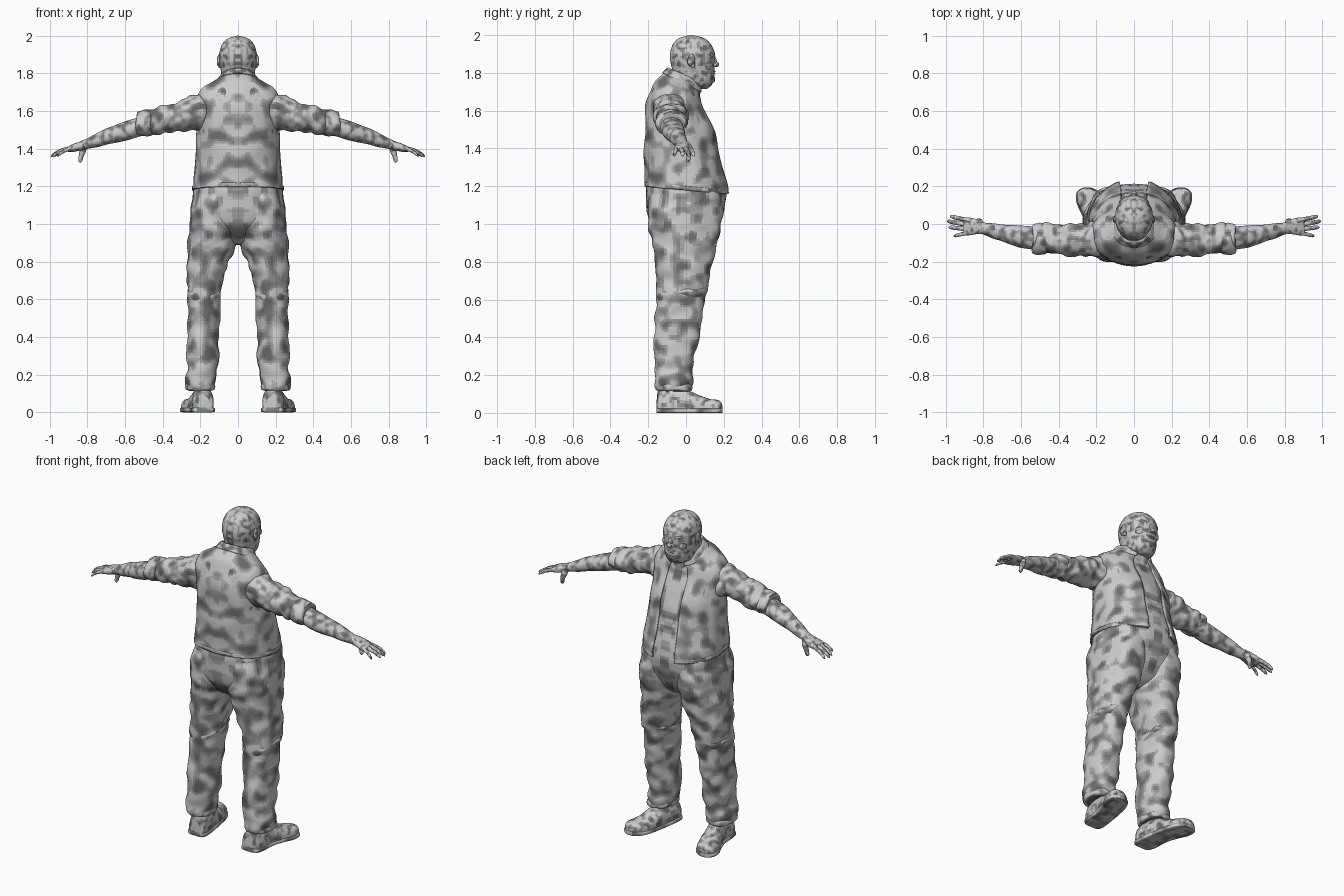
import bpy, bmesh, math
from mathutils import Vector, Matrix, Euler, noise

# Mottled grey tones, dark to light
TONES = []
for k in range(9):
    mat = bpy.data.materials.new("grey_tone_%d" % k)
    g = (.42 + .5 * k / 8) ** 2.2
    mat.diffuse_color = (g, g, g, 1)
    TONES.append(mat)


def finish(name, bm, mirror=False, thick=0, patch=30):
    bmesh.ops.recalc_face_normals(bm, faces=bm.faces)
    for f in bm.faces:
        c = f.calc_center_median()
        t = .52 + 1.0 * noise.noise(Vector((abs(c.x), c.y, c.z)) * patch)
        f.material_index = min(8, max(0, int(t * 9)))
    me = bpy.data.meshes.new(name)
    for mat in TONES:
        me.materials.append(mat)
    bm.to_mesh(me)
    bm.free()
    me.polygons.foreach_set("use_smooth", [True] * len(me.polygons))
    me.set_sharp_from_angle(angle=math.radians(45))
    ob = bpy.data.objects.new(name, me)
    bpy.context.collection.objects.link(ob)
    if thick:
        m = ob.modifiers.new("thickness", "SOLIDIFY")
        m.thickness, m.offset = thick, -1
    if mirror:
        ob.modifiers.new("mirror", "MIRROR")
    return ob


def spline(secs, steps):
    """Catmull-Rom through section tuples."""
    s = [secs[0]] + list(secs) + [secs[-1]]
    out = []
    for i in range(1, len(s) - 2):
        for k in range(steps):
            t = k / steps
            out.append([0.5 * (2 * b + (c - a) * t + (2 * a - 5 * b + 4 * c - d) * t * t
                               + (3 * b - a - 3 * c + d) * t ** 3)
                        for a, b, c, d in zip(s[i - 1], s[i], s[i + 1], s[i + 2])])
    return out + [list(secs[-1])]


def loft(name, secs, axis="z", n=40, steps=6, p=2.0, gap=0, mirror=False, thick=0,
         wrinkle=0, freq=(14, 14, 14), floor=None, flare=0, patch=30):
    """Sections are (x, y, z, half width, half depth[, tilt]); gap opens the front (degrees)."""
    bm = bmesh.new()
    rings = []
    count = n + 1 if gap else n
    for s in spline(secs, steps):
        x, y, z, a, b = s[:5]
        tilt = s[5] if len(s) > 5 else 0
        ring = []
        for i in range(count):
            t = math.radians(90 + gap + (360 - 2 * gap) * i / n)
            c, d = math.cos(t), math.sin(t)
            k = 1 + flare * max(0, d) ** 6
            u = k * a * math.copysign(abs(c) ** (2 / p), c)
            v = k * b * math.copysign(abs(d) ** (2 / p), d)
            co = {"z": (x + u, y + v, z + tilt * v), "x": (x, y + u, z + v),
                  "y": (x + u, y, z + v)}[axis]
            if floor is not None:
                co = (co[0], co[1], max(floor, co[2]))
            ring.append(bm.verts.new(co))
        rings.append(ring)
    for r, q in zip(rings, rings[1:]):
        for i in range(n):
            j = (i + 1) % count
            bm.faces.new((r[i], r[j], q[j], q[i]))
    if not gap:
        bm.faces.new(rings[0])
        bm.faces.new(rings[-1])
    if wrinkle:
        bmesh.ops.recalc_face_normals(bm, faces=bm.faces)
        bm.normal_update()
        for v, nn in [(v, v.normal.copy()) for v in bm.verts]:
            q = Vector((abs(v.co.x) * freq[0], v.co.y * freq[1], v.co.z * freq[2]))
            v.co += nn * wrinkle * noise.noise(q)
    return finish(name, bm, mirror, thick, patch)


def ball(name, loc, size, rot=(0, 0, 0), mirror=False):
    bm = bmesh.new()
    mat = Matrix.LocRotScale(Vector(loc), Euler([math.radians(r) for r in rot]), Vector(size))
    bmesh.ops.create_uvsphere(bm, u_segments=20, v_segments=12, radius=1, matrix=mat)
    return finish(name, bm, mirror, patch=50)


# Head and neck
loft("head", [(0, .06, 1.715, .035, .05), (0, .05, 1.735, .07, .085), (0, .042, 1.77, .084, .108),
              (0, .038, 1.82, .092, .112), (0, .034, 1.87, .099, .118), (0, .034, 1.91, .099, .117),
              (0, .031, 1.955, .084, .098), (0, .029, 1.985, .055, .064), (0, .028, 2.0, .006, .006)],
     n=56, p=2.15, patch=42)
loft("neck", [(0, -.03, 1.66, .1, .1), (0, 0, 1.74, .078, .085), (0, .02, 1.84, .075, .08)])
ball("nose_bridge", (0, .148, 1.866), (.013, .014, .032), (15, 0, 0))
ball("nose_tip", (0, .158, 1.845), (.017, .018, .014))
ball("nostril", (.014, .15, 1.842), (.01, .013, .01), mirror=True)
ball("brow", (.038, .134, 1.896), (.03, .014, .009), (0, 8, -18), True)
ball("eye", (.037, .13, 1.879), (.014, .011, .008), mirror=True)
ball("cheek", (.045, .108, 1.84), (.036, .032, .032), mirror=True)
ball("upper_lip", (0, .144, 1.808), (.028, .012, .006))
ball("lower_lip", (0, .143, 1.798), (.024, .012, .007))
ball("chin", (0, .13, 1.765), (.035, .025, .022))
ball("ear", (.1, .028, 1.868), (.011, .021, .034), (-12, 0, 20), True)
ball("ear_lobe", (.097, .036, 1.842), (.008, .012, .013), mirror=True)

# Torso: undershirt inside an open jacket
torso = [(0, 0, 1.18, .245, .219, -.09), (0, -.004, 1.25, .236, .215, -.08),
         (0, -.018, 1.36, .222, .2, -.05), (0, -.03, 1.48, .22, .187, -.05),
         (0, -.052, 1.59, .224, .163, -.1), (0, -.055, 1.66, .222, .138, -.2),
         (0, -.047, 1.71, .195, .12, -.3), (0, -.03, 1.75, .135, .096, -.35),
         (0, -.018, 1.775, .09, .082, -.35)]
loft("undershirt", [(x, y, z, a * .96, b * .97, t) for x, y, z, a, b, t in torso],
     n=64, p=2.25, wrinkle=.006, patch=18)
loft("jacket", torso, n=90, steps=10, p=2.25, gap=15, thick=.008, wrinkle=.012,
     freq=(11, 11, 8), flare=.05, patch=14)
loft("jacket_hem", [(0, 0, 1.178, .243, .217, -.09), (0, 0, 1.2, .244, .219, -.09)],
     n=72, steps=2, p=2.25, gap=15, thick=.008, flare=.05)
loft("collar", [(0, -.012, 1.755, .09, .085, -.4), (0, -.005, 1.785, .083, .084, -.42),
                (0, -.007, 1.785, .092, .093, -.45), (0, -.018, 1.748, .118, .107, -.5)],
     n=48, p=2.1, gap=22, thick=.005)

# Trousers
loft("trouser_hips", [(0, 0, 1.215, .232, .208), (0, .0, 1.13, .242, .213), (0, -.005, 1.05, .246, .2),
                      (0, -.008, .97, .19, .165), (0, -.01, .91, .09, .11), (0, -.01, .89, .03, .05)],
     n=64, p=2.25, wrinkle=.006, patch=16)
loft("trouser_leg", [(.118, 0, 1.17, .11, .185), (.125, -.002, 1.08, .125, .2),
                     (.13, -.006, 1.0, .13, .194), (.135, -.008, .92, .13, .174),
                     (.158, -.012, .8, .111, .152), (.179, -.018, .66, .089, .135),
                     (.181, -.033, .56, .084, .124), (.186, -.05, .4, .084, .117),
                     (.192, -.066, .24, .083, .101), (.199, -.068, .15, .079, .096),
                     (.2, -.062, .12, .072, .086)],
     n=56, steps=12, p=2.2, mirror=True, wrinkle=.014, freq=(11, 11, 15), patch=16)
loft("knee_fold", [(.18, -.02, .655, .08, .125, .1), (.18, -.022, .637, .092, .136, .12),
                   (.18, -.026, .605, .082, .124, .15)],
     n=48, mirror=True, p=2.2, wrinkle=.012, freq=(16, 16, 20), patch=22)
loft("trouser_cuff", [(.199, -.066, .15, .078, .093), (.2, -.064, .138, .081, .096),
                      (.2, -.062, .122, .079, .093), (.2, -.06, .116, .068, .08)],
     n=48, mirror=True, p=2.2, wrinkle=.008)

# Shoes, toes turned outward
shoe = [(.181, -.155, .035, .03, .05), (.183, -.145, .035, .05, .08), (.187, -.1, .03, .058, .105),
        (.195, -.02, .028, .055, .105), (.212, .05, .025, .06, .075), (.232, .11, .025, .067, .055),
        (.244, .16, .027, .057, .043), (.248, .183, .027, .035, .03), (.249, .192, .027, .01, .012)]
loft("shoe", shoe, "y", n=40, p=2.4, mirror=True, floor=.004, wrinkle=.005, freq=(20, 20, 20),
     patch=36)
loft("shoe_sole", [(x, y * 1.01, .012, a + .006, .013) for x, y, z, a, b in shoe],
     "y", n=32, p=5, mirror=True, floor=0, patch=20)

# Arms: rolled sleeve, cuff, bare forearm
loft("sleeve", [(.13, -.075, 1.6, .075, .08), (.2, -.08, 1.597, .092, .094),
                (.3, -.085, 1.578, .086, .08), (.4, -.082, 1.553, .082, .072),
                (.47, -.08, 1.54, .077, .064), (.53, -.077, 1.53, .07, .058)],
     "x", n=48, steps=12, mirror=True, wrinkle=.018, freq=(22, 14, 12), patch=25)
loft("sleeve_cuff", [(.46, -.08, 1.541, .072, .06), (.47, -.08, 1.539, .08, .066),
                     (.5, -.079, 1.535, .082, .066), (.53, -.077, 1.53, .075, .061),
                     (.537, -.076, 1.528, .066, .055)],
     "x", n=40, mirror=True, wrinkle=.01, freq=(18, 18, 18))
loft("forearm", [(.48, -.076, 1.53, .06, .052), (.56, -.072, 1.505, .06, .052),
                 (.63, -.062, 1.484, .055, .049), (.71, -.045, 1.46, .045, .042),
                 (.79, -.026, 1.432, .033, .03), (.83, -.018, 1.418, .032, .026)],
     "x", steps=9, mirror=True, wrinkle=.004, patch=32)

# Hands
loft("palm", [(.81, -.02, 1.424, .031, .026), (.84, -.014, 1.414, .04, .024),
              (.875, -.013, 1.404, .047, .021), (.9, -.015, 1.398, .046, .015),
              (.908, -.015, 1.396, .036, .008)], "x", p=2.4, mirror=True, patch=50)
for label, y0, y1, x1, r in (("index", .02, .041, .978, .0115), ("middle", -.004, .015, .993, .012),
                             ("ring", -.027, -.017, .985, .0115), ("little", -.047, -.064, .958, .01)):
    x0 = .885
    loft(label + "_finger",
         [(x0, y0, 1.402, r * 1.1, r * 1.1),
          (x0 + (x1 - x0) * .5, (y0 + y1) / 2, 1.389, r, r),
          (x0 + (x1 - x0) * .88, y0 + (y1 - y0) * .88, 1.369, r * .85, r * .8),
          (x1, y1, 1.36, r * .3, r * .3)], "x", n=16, mirror=True, patch=60)
loft("thumb", [(.818, .004, 1.42, .017, .02), (.823, .012, 1.392, .018, .018),
               (.833, .013, 1.36, .013, .0125), (.837, .011, 1.338, .011, .011),
               (.837, .01, 1.327, .004, .004)], n=16, mirror=True, patch=60)
